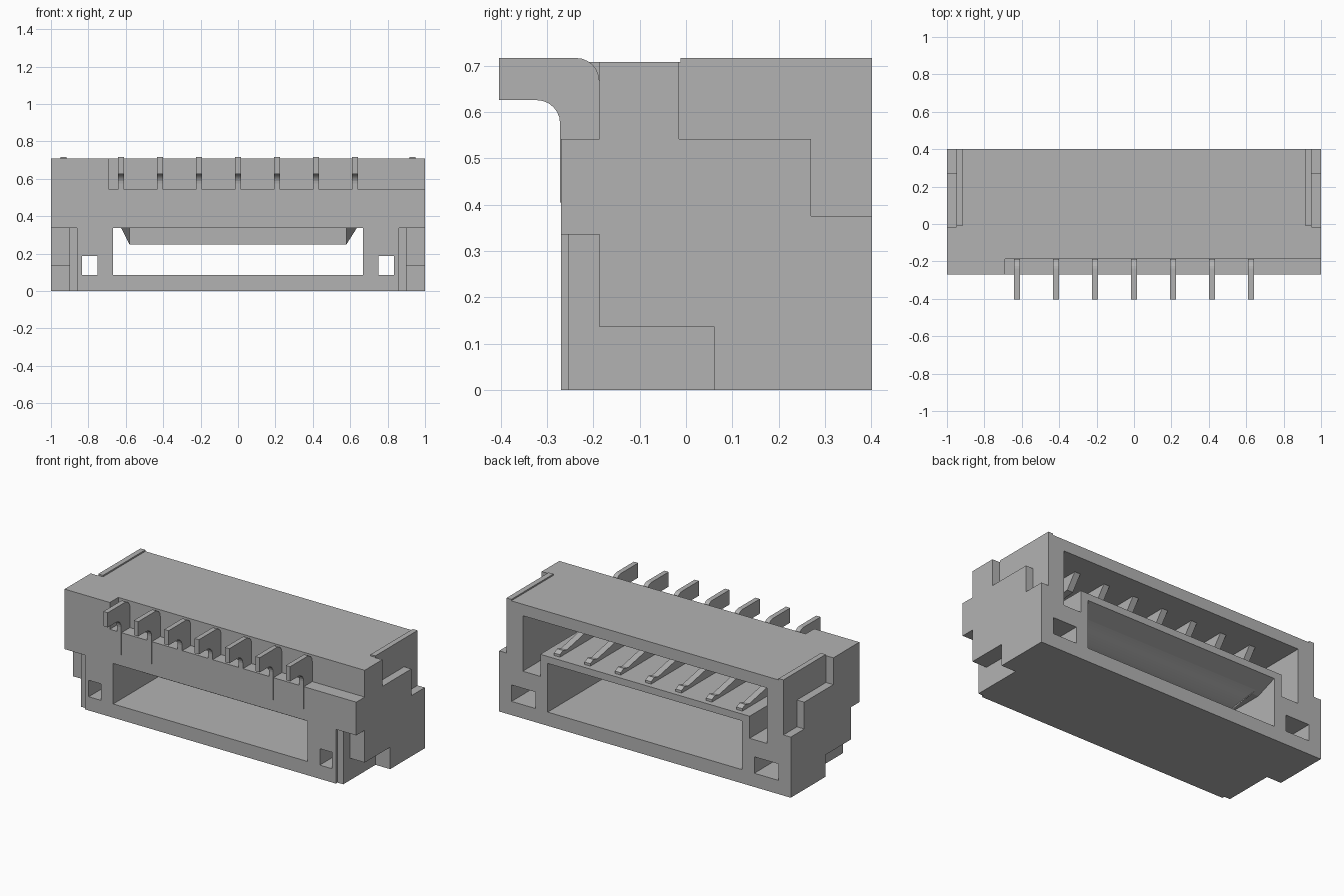
import bpy, bmesh, math

cube = bpy.data.objects.get("Cube")
if cube:
    bpy.data.objects.remove(cube, do_unlink=True)

grey = bpy.data.materials.new("plain grey")
grey.use_nodes = True
grey.diffuse_color = (0.45, 0.45, 0.45, 1)
grey.node_tree.nodes["Principled BSDF"].inputs["Base Color"].default_value = (0.45, 0.45, 0.45, 1)


def prism(name, profile, x0, x1, taper=0):
    """Extrude a (y, z) profile along x; taper narrows points further from the back."""
    bm = bmesh.new()
    rings = []
    for x, side in ((x0, 1), (x1, -1)):
        rings.append([bm.verts.new((x + side * taper * min(1, (0.4 - y) / 0.23), y, z))
                      for y, z in profile])
    bm.faces.new(rings[0])
    bm.faces.new(rings[1][::-1])
    n = len(profile)
    for i in range(n):
        j = (i + 1) % n
        bm.faces.new((rings[0][i], rings[1][i], rings[1][j], rings[0][j]))
    bmesh.ops.recalc_face_normals(bm, faces=bm.faces)
    mesh = bpy.data.meshes.new(name)
    bm.to_mesh(mesh)
    bm.free()
    mesh.materials.append(grey)
    obj = bpy.data.objects.new(name, mesh)
    bpy.context.collection.objects.link(obj)
    return obj


def box(name, x0, x1, y0, y1, z0, z1):
    return prism(name, [(y0, z0), (y1, z0), (y1, z1), (y0, z1)], x0, x1)


def cut(target, cutter):
    mod = target.modifiers.new("cut", 'BOOLEAN')
    mod.operation = 'DIFFERENCE'
    mod.solver = 'EXACT'
    mod.object = cutter
    bpy.context.view_layer.objects.active = target
    bpy.ops.object.modifier_apply(modifier=mod.name)
    bpy.data.objects.remove(cutter, do_unlink=True)


def cut_box(*limits):
    cut(housing, box("cutter", *limits))


def arc(cy, cz, r, start, end, steps=6):
    angles = [math.radians(start + (end - start) * i / steps) for i in range(steps + 1)]
    return [(cy + r * math.cos(a), cz + r * math.sin(a)) for a in angles]


# Housing block
FRONT, BACK, TOP = -0.27, 0.402, 0.708
housing = box("housing", -1, 1, FRONT, BACK, 0, TOP)

# Step along the upper front edge, open at the left end
cut_box(-0.69, 1.1, -0.5, -0.187, 0.542, 0.9)

# Tunnel from front to back, raised at its rear mouth
cut_box(-0.667, 0.667, -0.5, 0.6, 0.085, 0.336)
cut(housing, prism("cutter", [(0.17, 0.3), (0.5, 0.3), (0.5, 0.387), (0.4, 0.387)], -0.667, 0.667))

# Contact chamber above the tunnel
cut_box(-0.838, 0.838, -0.12, 0.6, 0.43, 0.637)

# Both ends: chamber wells, small through holes and stepped corners
for s in (-1, 1):
    def end_cut(a, b, *rest):
        cut_box(min(s * a, s * b), max(s * a, s * b), *rest)
    end_cut(0.718, 0.838, -0.12, 0.6, 0.293, 0.5)
    end_cut(0.75, 0.835, -0.5, 0.6, 0.085, 0.187)
    end_cut(0.75, 0.915, 0.12, 0.6, 0.085, 0.187)
    end_cut(0.95, 1.1, -0.015, 0.6, 0.542, 0.9)
    end_cut(0.95, 1.1, 0.27, 0.6, 0.376, 0.9)
    end_cut(0.9, 1.1, -0.5, -0.187, -0.1, 0.336)
    end_cut(0.9, 1.1, -0.5, 0.062, -0.1, 0.136)
    end_cut(0.86, 1.1, -0.5, -0.254, -0.1, 0.336)
    # Low ridge on the top edge
    box("top_ridge", min(s * 0.917, s * 0.95), max(s * 0.917, s * 0.95),
        -0.012, BACK, TOP - 0.01, 0.717)

# Tongue under the chamber, its underside sweeping down into the tunnel
under = [(0.4, 0.387), (0.32, 0.36), (0.24, 0.32), (0.17, 0.285), (0.1, 0.262), (0.02, 0.25)]
tongue = prism("tongue", under + [(-0.12, 0.25), (-0.12, 0.4), (0.4, 0.41)],
               -0.667, 0.667, 0.087)
tongue.data.shade_smooth()
bpy.context.view_layer.objects.active = tongue
tongue.select_set(True)
bpy.ops.object.shade_smooth_by_angle(angle=math.radians(30))
tongue.select_set(False)

# Pins: bent tail outside, forked contact inside the chamber
tail = ([(-0.404, 0.626), (-0.404, 0.717)]
        + arc(-0.237, 0.667, 0.05, 90, 0)
        + [(-0.187, 0.405), (-0.272, 0.405)]
        + arc(-0.322, 0.576, 0.05, 0, 90))
lower_arm = [(-0.13, 0.42), (0.37, 0.42), (0.37, 0.445), (0.34, 0.46), (0.3, 0.45),
             (0.1, 0.49), (-0.13, 0.5)]
upper_arm = [(-0.13, 0.53), (0.02, 0.53), (0.2, 0.55), (0.27, 0.645), (-0.13, 0.645)]
for i in range(7):
    x = (i - 3) * 0.2085
    prism("pin_tail", tail, x - 0.015, x + 0.015)
    prism("lower_contact", lower_arm, x - 0.02, x + 0.02)
    prism("upper_contact", upper_arm, x - 0.02, x + 0.02)
